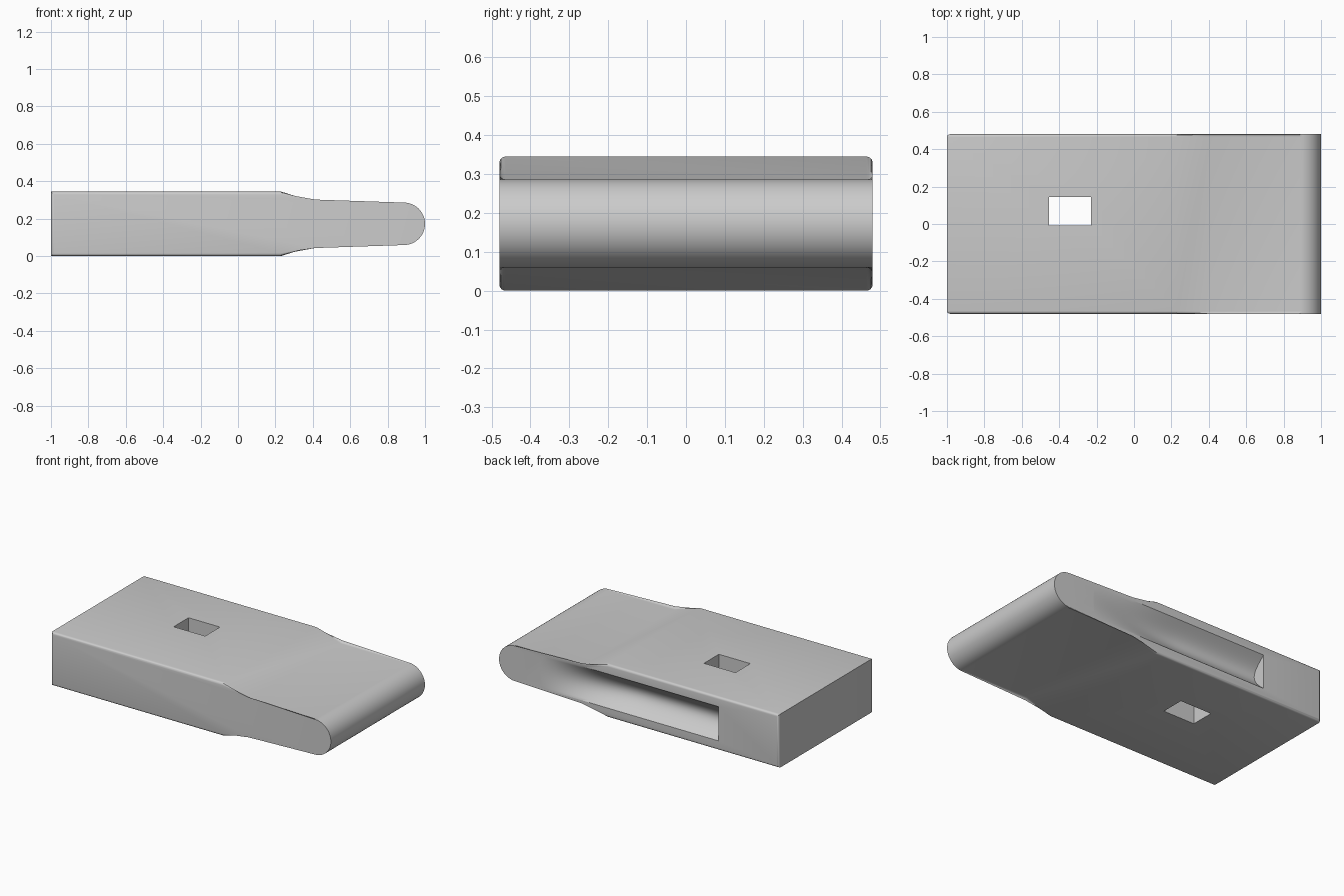
import bpy, bmesh, math

if "Cube" in bpy.data.objects:
    bpy.data.objects.remove(bpy.data.objects["Cube"])

MID = 0.1725          # centre height of the body
HALF_W = 0.48         # half width along y


def new_object(name, bm):
    bmesh.ops.recalc_face_normals(bm, faces=bm.faces[:])
    mesh = bpy.data.meshes.new(name)
    bm.to_mesh(mesh)
    bm.free()
    obj = bpy.data.objects.new(name, mesh)
    bpy.context.collection.objects.link(obj)
    return obj


def loft(name, rings):
    """Closed solid through equal-length rings of points."""
    bm = bmesh.new()
    vr = [[bm.verts.new(p) for p in r] for r in rings]
    n = len(rings[0])
    for a, b in zip(vr, vr[1:]):
        for i in range(n):
            j = (i + 1) % n
            bm.faces.new((a[i], a[j], b[j], b[i]))
    bm.faces.new(vr[0])
    bm.faces.new(vr[-1])
    return bm


# body: side profile (thick grip, taper, round-nosed thin end) extruded in y
R = 0.1135
upper = [(-1, 0.1725), (0.23, 0.1725), (0.41, R)]
nose = [(1 - R + R * math.cos(a), R * math.sin(a))
        for a in (math.pi / 2 - math.pi * i / 24 for i in range(25))]
profile = upper + nose + [(x, -z) for x, z in reversed(upper)]
bm = loft("body", [[(x, y, MID + z) for x, z in profile] for y in (-HALF_W, HALF_W)])

# soft rounding around both side faces
rim = [e for e in bm.edges if abs(e.verts[0].co.y - e.verts[1].co.y) < 1e-4]
bmesh.ops.bevel(bm, geom=rim, offset=0.016, segments=4, profile=0.5, affect='EDGES')
body = new_object("body", bm)

# side groove cutter: dished section that runs out towards the thin end
rings = []
STEPS = 28
for i in range(STEPS + 1):
    x = -0.57 + 1.37 * i / STEPS
    t = min(1, max(0, (x - 0.0) / 0.8))
    depth = 0.085 * (1 - t * t * (3 - 2 * t)) - 0.003 * t
    ring = [(x, 0.6, MID - 0.111), (x, 0.6, MID + 0.111)]
    for k in range(17):
        s = 1 - 2 * k / 16
        ring.append((x, HALF_W + 0.0005 - depth * math.cos(s * math.pi / 2), MID + 0.111 * s))
    rings.append(ring)
groove = new_object("groove_cutter", loft("groove", rings))

# rectangular through-hole cutter
hole = new_object("hole_cutter", loft("hole", [
    [(-0.455, -0.007, z), (-0.23, -0.007, z), (-0.23, 0.145, z), (-0.455, 0.145, z)]
    for z in (-0.2, 0.6)]))

bpy.context.view_layer.objects.active = body
body.select_set(True)
for cutter in (groove, hole):
    mod = body.modifiers.new(cutter.name, 'BOOLEAN')
    mod.operation = 'DIFFERENCE'
    mod.solver = 'EXACT'
    mod.object = cutter
    bpy.ops.object.modifier_apply(modifier=mod.name)
    bpy.data.objects.remove(cutter)

# single grey finish
grey = bpy.data.materials.new("plain grey")
grey.diffuse_color = (0.6, 0.6, 0.6, 1)
grey.use_nodes = True
grey.node_tree.nodes["Principled BSDF"].inputs["Base Color"].default_value = grey.diffuse_color
body.data.materials.clear()
body.data.materials.append(grey)
bpy.ops.object.shade_smooth_by_angle(angle=math.radians(30))
